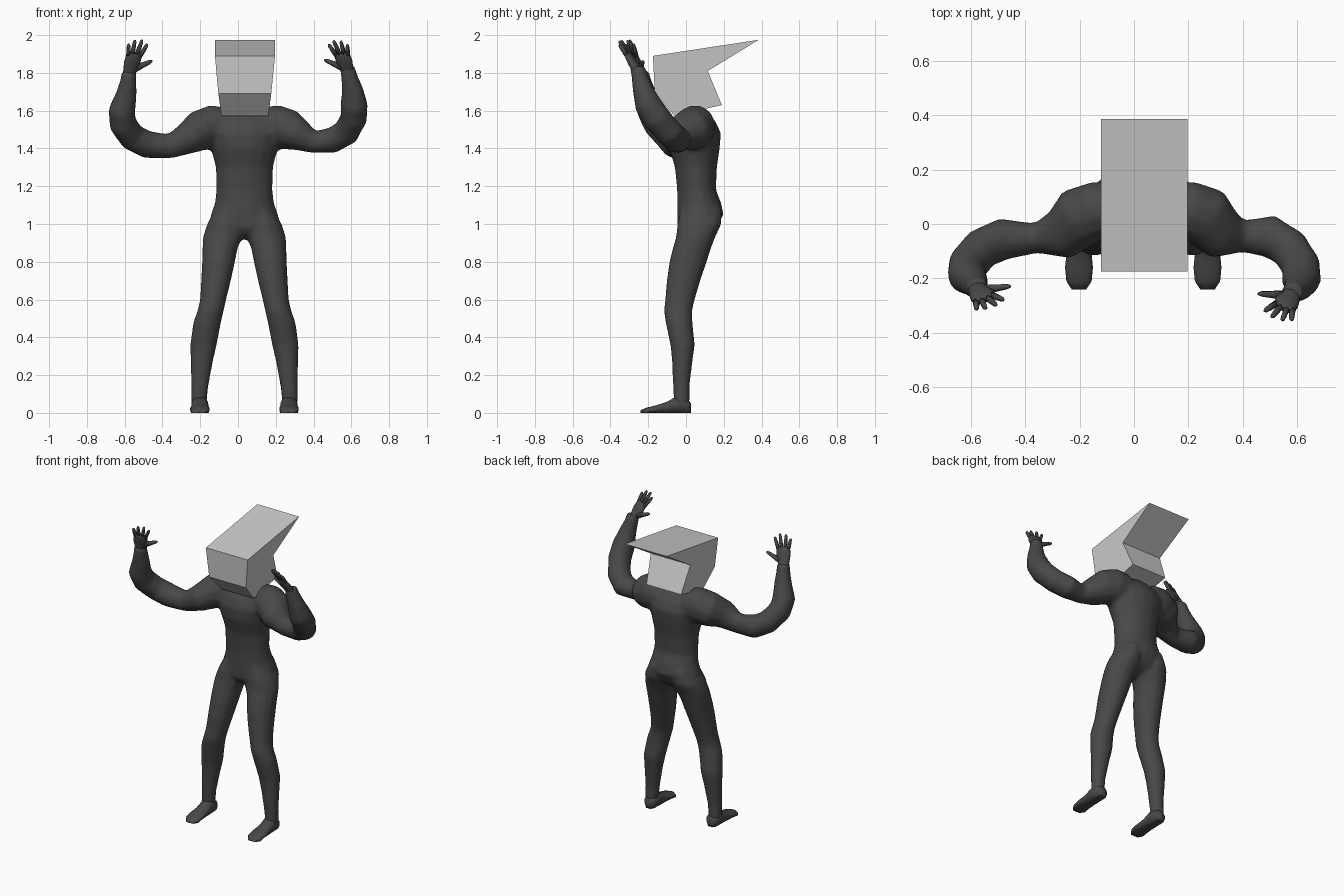
import bpy, bmesh, math
from mathutils import Vector

MID = 0.034  # the figure's own centre line


def loft(bm, rings, ref, sides=12, axis=None):
    """Skin elliptical rings (x, y, z, radius along ref, other radius)."""
    pts = [Vector(r[:3]) for r in rings]
    loops = []
    for i, r in enumerate(rings):
        t = Vector(axis) if axis else pts[min(i + 1, len(pts) - 1)] - pts[max(i - 1, 0)]
        t.normalize()
        u = Vector(ref)
        u = (u - t * u.dot(t)).normalized()
        v = t.cross(u)
        loops.append([bm.verts.new(pts[i] + u * r[3] * math.cos(a) + v * r[4] * math.sin(a))
                      for a in (2 * math.pi * (k + 0.5) / sides for k in range(sides))])
    for a, b in zip(loops, loops[1:]):
        for k in range(sides):
            n = (k + 1) % sides
            bm.faces.new((a[k], a[n], b[n], b[k]))
    bm.faces.new(loops[0][::-1])
    bm.faces.new(loops[-1])


def finish(name, bm, smooth=True):
    bmesh.ops.recalc_face_normals(bm, faces=bm.faces[:])
    me = bpy.data.meshes.new(name)
    bm.to_mesh(me)
    bm.free()
    for p in me.polygons:
        p.use_smooth = smooth
    ob = bpy.data.objects.new(name, me)
    bpy.context.collection.objects.link(ob)
    return ob


X, Y, Z = (1, 0, 0), (0, 1, 0), (0, 0, 1)

# Torso: z, half width, front y, back y
bm = bmesh.new()
torso = [(0.94, .12, -.02, .12), (0.98, .185, -.045, .165), (1.05, .18, -.048, .2),
         (1.11, .158, -.048, .188), (1.18, .15, -.048, .16), (1.3, .153, -.06, .165),
         (1.4, .178, -.09, .18), (1.48, .2, -.095, .187), (1.54, .19, -.07, .16),
         (1.58, .14, -.04, .125), (1.61, .07, -.01, .09)]
loft(bm, [(MID, (f + b) / 2, z, w, (b - f) / 2) for z, w, f, b in torso], X, 16, Z)

# Legs: z, inner and outer offset from the centre line, front y, back y
leg = [(1.08, .02, .15, -.03, .19), (1.0, .005, .2, -.048, .19), (0.93, .005, .222, -.055, .157),
       (0.88, .032, .224, -.07, .138), (0.8, .048, .226, -.09, .112), (0.7, .07, .231, -.104, .078),
       (0.6, .095, .236, -.112, .048), (0.54, .108, .25, -.118, .034), (0.48, .122, .272, -.11, .036),
       (0.36, .145, .289, -.084, .048), (0.26, .168, .286, -.074, .034), (0.14, .19, .283, -.07, .02),
       (0.04, .2, .284, -.065, .02)]
for s in (-1, 1):
    loft(bm, [(MID + s * (i + o) / 2, (f + b) / 2, z, (o - i) / 2, (b - f) / 2)
              for z, i, o, f, b in leg], X, 12, Z)

# Raised arms, slightly different on each side
left = [(-.06, .055, 1.52, .1, .1), (-.13, .05, 1.515, .11, .118), (-.2, .025, 1.495, .115, .11),
        (-.27, -.04, 1.452, .095, .085), (-.36, -.052, 1.412, .056, .066), (-.48, -.055, 1.42, .078, .074),
        (-.56, -.09, 1.46, .076, .074), (-.61, -.15, 1.53, .078, .073), (-.615, -.187, 1.6, .074, .072),
        (-.59, -.212, 1.69, .056, .056), (-.58, -.23, 1.76, .046, .044), (-.575, -.24, 1.81, .042, .04)]
right = [(.13, .055, 1.52, .1, .1), (.2, .05, 1.515, .11, .118), (.265, .025, 1.5, .115, .11),
         (.325, -.035, 1.47, .1, .085), (.4, -.045, 1.434, .06, .06), (.5, -.045, 1.443, .08, .07),
         (.572, -.09, 1.485, .076, .074), (.613, -.155, 1.56, .078, .073), (.615, -.2, 1.63, .074, .074),
         (.606, -.228, 1.71, .056, .058), (.588, -.247, 1.785, .044, .044), (.58, -.255, 1.83, .042, .04)]
for arm in (left, right):
    loft(bm, arm, Y)
body = finish("body", bm)

# Fuse the overlapping volumes into one skin
m = body.modifiers.new("fuse", 'REMESH')
m.mode = 'VOXEL'
m.voxel_size = 0.014
m.use_smooth_shade = True
m = body.modifiers.new("soften", 'SMOOTH')
m.factor = 0.5
m.iterations = 5

# Feet: y, half width, height
foot = [(.027, .022, .05), (.01, .042, .075), (-.05, .045, .09), (-.1, .047, .06),
        (-.16, .053, .04), (-.21, .048, .028), (-.24, .028, .015)]
for s, name in ((-1, "left_foot"), (1, "right_foot")):
    bm = bmesh.new()
    loft(bm, [(MID + s * .236, y, h / 2, w, h / 2) for y, w, h in foot], X, 12, Y)
    for v in bm.verts:
        if v.co.z < .014:
            v.co.z = 0
    finish(name, bm)

# Hands: palm, four fanned fingers and a thumb
for s, name, wrist, long in ((-1, "left_hand", (-.578, -.236, 1.79), (.055, -.075, .2)),
                             (1, "right_hand", (.582, -.252, 1.8), (-.06, -.105, .185))):
    w, d = Vector(wrist), Vector(long).normalized()
    side = Vector((-s * .88, .3, 0))
    side = (side - d * side.dot(d)).normalized()
    bm = bmesh.new()
    loft(bm, [(*(w + d * t), a, b) for t, a, b in
              ((-.02, .034, .034), (.02, .036, .026), (.07, .046, .021), (.115, .044, .016), (.125, .036, .01))],
         side, 10)
    for off, length, fan in ((.033, .08, .3), (.012, .097, .1), (-.011, .09, -.08), (-.032, .066, -.25)):
        a = w + d * .11 + side * off
        g = (d + side * fan).normalized()
        loft(bm, [(*(a + g * length * t), r, r) for t, r in ((0, .012), (.5, .0115), (.9, .009), (1, .005))], side, 6)
    a = w + d * .04 + side * .025
    g = (d * .65 + side).normalized()
    loft(bm, [(*(a + g * t), r, r) for t, r in ((0, .02), (.05, .014), (.085, .011), (.1, .005))], d, 6)
    finish(name, bm)

# Head: flat-sided wedge, profile in y, z with its left and right x
profile = [(-.175, 1.89, -.122, .196), (.385, 1.975, -.122, .196), (.115, 1.81, -.114, .188),
           (.19, 1.63, -.095, .168), (-.06, 1.572, -.088, .16), (-.165, 1.69, -.104, .176)]
bm = bmesh.new()
a = [bm.verts.new((l, y, z)) for y, z, l, r in profile]
b = [bm.verts.new((r, y, z)) for y, z, l, r in profile]
bm.faces.new(a)
bm.faces.new(b[::-1])
for k in range(6):
    n = (k + 1) % 6
    bm.faces.new((a[n], a[k], b[k], b[n]))
finish("head", bm, False)

# Dark body colour
dark = bpy.data.materials.new("dark_grey")
dark.diffuse_color = (.065, .065, .065, 1)
for ob in bpy.data.objects:
    if ob.name != "head":
        ob.data.materials.append(dark)
